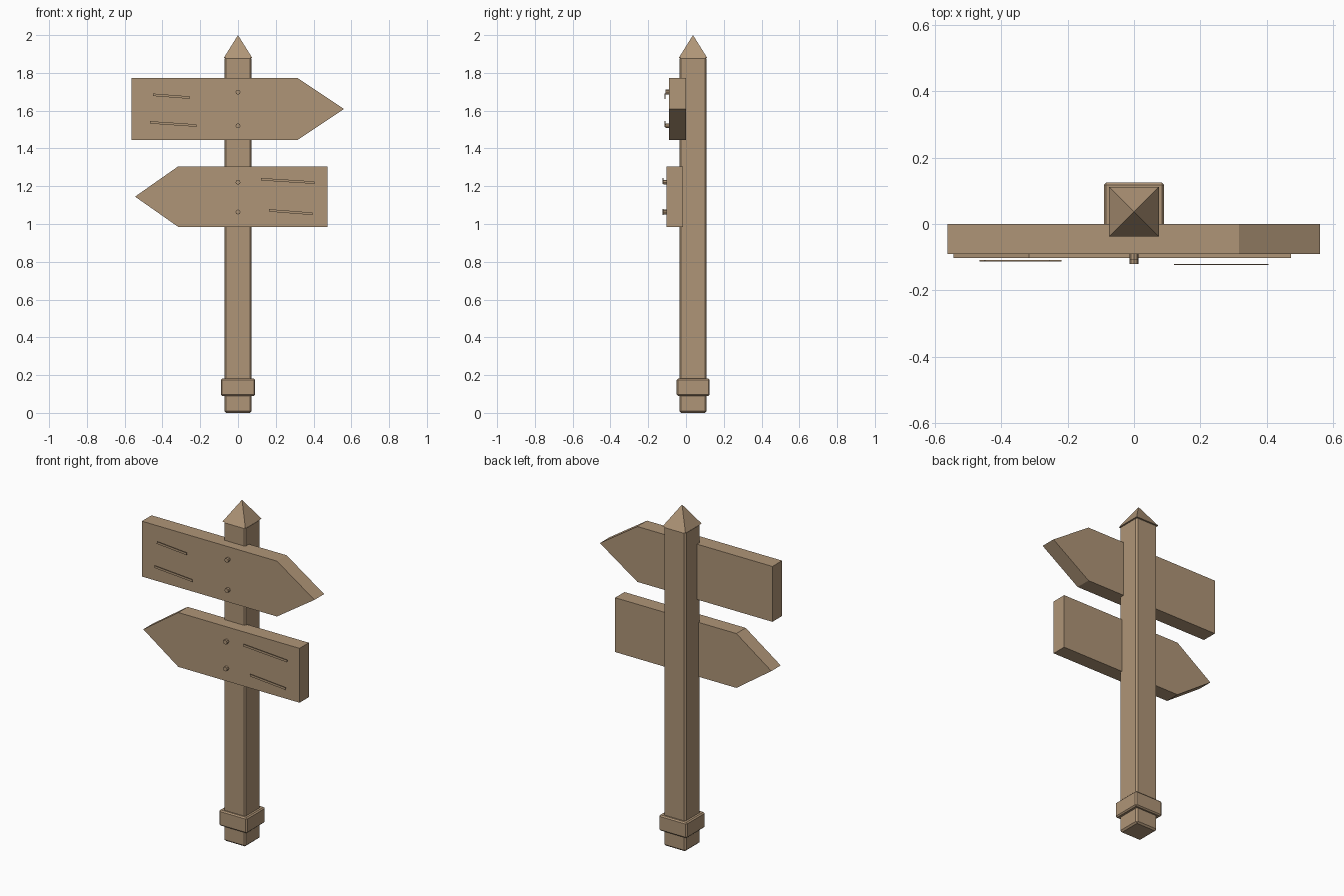
import bpy, bmesh, math
from mathutils import Matrix, Vector

if "Cube" in bpy.data.objects:
    bpy.data.objects.remove(bpy.data.objects["Cube"])

wood = bpy.data.materials.new("tan wood")
wood.diffuse_color = (0.43, 0.30, 0.185, 1)
wood.use_nodes = True
wood.node_tree.nodes["Principled BSDF"].inputs["Base Color"].default_value = wood.diffuse_color
POST_Y = 0.037


def finish(name, bm):
    bmesh.ops.recalc_face_normals(bm, faces=bm.faces)
    me = bpy.data.meshes.new(name)
    bm.to_mesh(me)
    bm.free()
    me.materials.append(wood)
    ob = bpy.data.objects.new(name, me)
    bpy.context.collection.objects.link(ob)
    return ob


def box(name, centre, size, bevel=0.0, tilt=0.0):
    bm = bmesh.new()
    m = (Matrix.Translation(centre) @ Matrix.Rotation(tilt, 4, 'Y')
         @ Matrix.Diagonal((*size, 1)))
    bmesh.ops.create_cube(bm, size=1, matrix=m)
    if bevel:
        bmesh.ops.bevel(bm, geom=bm.edges[:], offset=bevel, segments=1,
                        affect='EDGES', profile=0.5)
    return finish(name, bm)


def arrow_board(name, tail, shoulder, tip, z0, z1, y0, y1):
    bm = bmesh.new()
    outline = [(tail, z0), (shoulder, z0), (tip, (z0 + z1) / 2),
               (shoulder, z1), (tail, z1)]
    face = bm.faces.new([bm.verts.new((x, y0, z)) for x, z in outline])
    ext = bmesh.ops.extrude_face_region(bm, geom=[face])
    moved = [v for v in ext["geom"] if isinstance(v, bmesh.types.BMVert)]
    bmesh.ops.translate(bm, verts=moved, vec=(0, y1 - y0, 0))
    return finish(name, bm)


def nail(name, z, y0, y1):
    bm = bmesh.new()
    m = Matrix.Translation((0, (y0 + y1) / 2, z)) @ Matrix.Rotation(math.pi / 2, 4, 'X')
    bmesh.ops.create_cone(bm, cap_ends=True, segments=8, radius1=0.013,
                          radius2=0.013, depth=y1 - y0, matrix=m)
    return finish(name, bm)


def groove(name, x0, z0, x1, z1, y):
    # thin, slightly tilted strip in front of a board
    tilt = -math.atan2(z1 - z0, x1 - x0)
    box(name, Vector(((x0 + x1) / 2, y, (z0 + z1) / 2)),
        (math.hypot(x1 - x0, z1 - z0), 0.004, 0.013), tilt=tilt)


# Post, collar and pyramid cap
box("post", (0, POST_Y, 0.942), (0.143, 0.143, 1.884), 0.009)
box("collar", (0, POST_Y + 0.001, 0.136), (0.182, 0.174, 0.092), 0.007)
bm = bmesh.new()
bmesh.ops.create_cone(bm, cap_ends=True, segments=4, radius1=0.075 * math.sqrt(2),
                      radius2=0, depth=0.12,
                      matrix=Matrix.Translation((0, POST_Y, 1.94))
                      @ Matrix.Rotation(math.pi / 4, 4, 'Z'))
finish("post_cap", bm)

# Arrow boards
arrow_board("upper_board", -0.563, 0.317, 0.561, 1.446, 1.772, -0.09, 0.0)
arrow_board("lower_board", 0.473, -0.317, -0.545, 0.985, 1.305, -0.103, -0.016)

# Nails
for i, z in enumerate((1.698, 1.520)):
    nail(f"upper_nail_{i + 1}", z, -0.108, -0.085)
for i, z in enumerate((1.221, 1.063)):
    nail(f"lower_nail_{i + 1}", z, -0.12, -0.098)

# Wood grain strips
groove("upper_grain_1", -0.450, 1.684, -0.255, 1.669, -0.111)
groove("upper_grain_2", -0.466, 1.538, -0.219, 1.521, -0.111)
groove("lower_grain_1", 0.121, 1.237, 0.405, 1.219, -0.122)
groove("lower_grain_2", 0.164, 1.072, 0.395, 1.054, -0.122)
